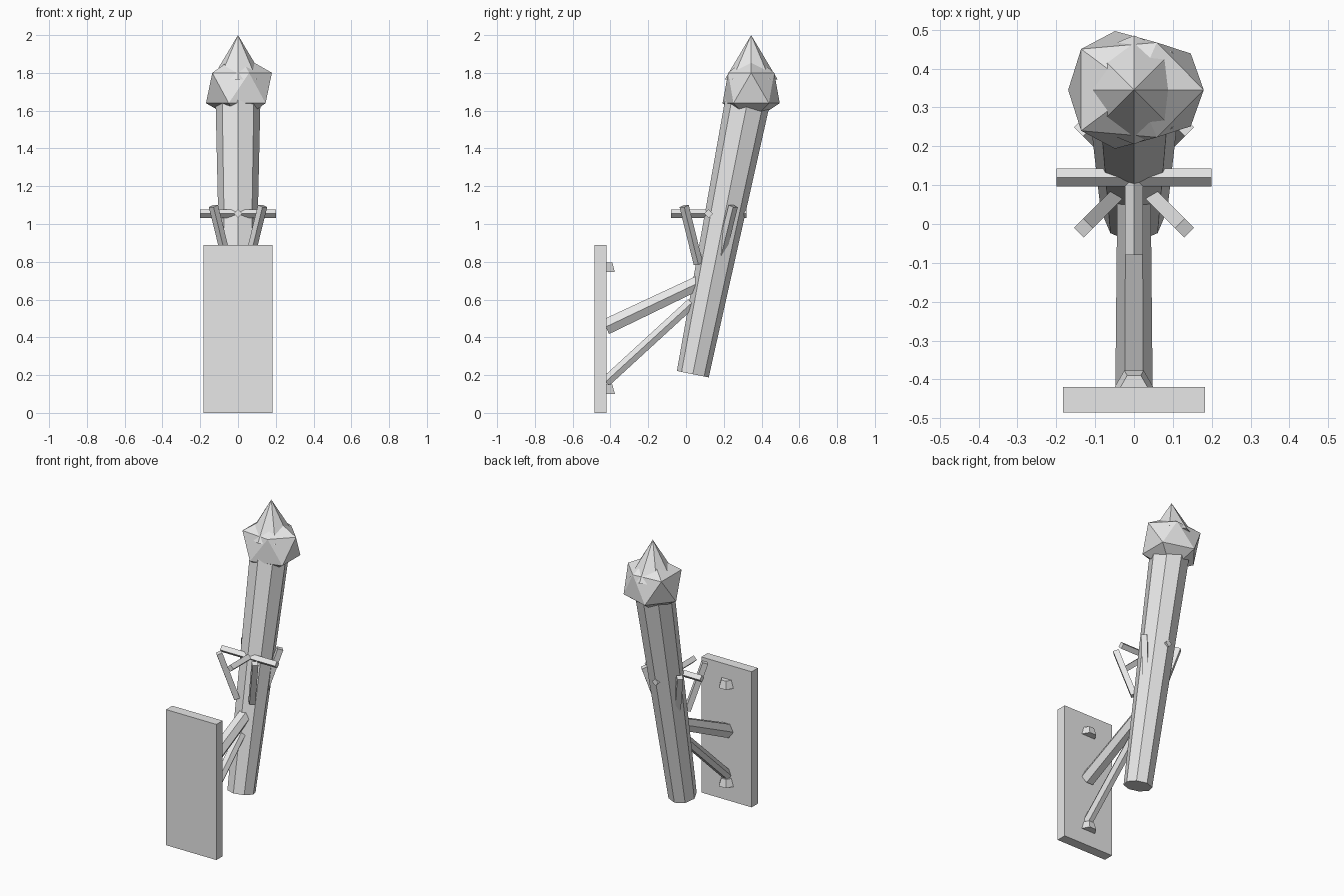
import bpy, bmesh, math
from mathutils import Vector, Matrix

old = bpy.data.objects.get("Cube")
if old:
    bpy.data.objects.remove(old, do_unlink=True)

grey = bpy.data.materials.new("pale_grey")
grey.use_nodes = True
COLOUR = (0.8, 0.8, 0.8, 1)
grey.diffuse_color = COLOUR
grey.node_tree.nodes["Principled BSDF"].inputs["Base Color"].default_value = COLOUR


def finish(name, bm):
    mesh = bpy.data.meshes.new(name)
    bmesh.ops.recalc_face_normals(bm, faces=bm.faces)
    bm.to_mesh(mesh)
    bm.free()
    mesh.materials.append(grey)
    obj = bpy.data.objects.new(name, mesh)
    bpy.context.collection.objects.link(obj)
    return obj


def prism(name, start, end, r0, r1, sides, hint, phase=0):
    """Tapered prism between two points; first corner lies towards hint."""
    start, end = Vector(start), Vector(end)
    d = (end - start).normalized()
    u = Vector(hint)
    u = (u - d * u.dot(d)).normalized()
    v = d.cross(u)
    basis = Matrix((u, v, d)).transposed().to_4x4()
    bm = bmesh.new()
    bmesh.ops.create_cone(bm, cap_ends=True, segments=sides, radius1=r0, radius2=r1,
                          depth=(end - start).length,
                          matrix=Matrix.Translation((start + end) / 2) @ basis
                          @ Matrix.Rotation(phase, 4, 'Z'))
    return finish(name, bm)


# Wall plate
bm = bmesh.new()
bmesh.ops.create_cube(bm, size=1)
bmesh.ops.scale(bm, vec=(0.365, 0.065, 0.89), verts=bm.verts)
bmesh.ops.translate(bm, vec=(0, -0.4525, 0.445), verts=bm.verts)
finish("wall_plate", bm)

# Bolts half sunk in the plate
for name, z in (("upper_bolt", 0.745), ("lower_bolt", 0.1)):
    prism(name, (0, -0.42, z), (0, -0.42, z + 0.05), 0.05, 0.035, 6, (0, 1, 0))

# Support struts
prism("upper_strut", (0, -0.425, 0.455), (0, 0.08, 0.695), 0.048, 0.043, 6, (0, 0, 1))
prism("lower_strut", (0, -0.425, 0.165), (0, 0.03, 0.582), 0.032, 0.032, 6, (0, 0, 1))

# Leaning shaft
prism("shaft", (0, 0.036, 0.205), (0, 0.338, 1.71), 0.086, 0.12, 8, (0, 1, 0))

# Crossed bars through the shaft
HUB = Vector((0, 0.12, 1.055))
for name, axis in (("cross_bar_side", Vector((0.2, 0, 0))), ("cross_bar_front", Vector((0, 0.2, 0)))):
    prism(name, HUB - axis, HUB + axis, 0.023, 0.023, 4, (0, 0, 1))

# Splayed prongs
for sx, side in ((1, "left"), (-1, "right")):
    for sy, end in ((1, "back"), (-1, "front")):
        prism(f"prong_{end}_{side}", (sx * 0.055, 0.12 + sy * 0.055, 0.79),
              (sx * 0.13, 0.12 + sy * 0.13, 1.095), 0.025, 0.025, 4, (sx, sy, 0), math.pi / 4)

# Faceted flame base, pinched at its upper front and back corners
bm = bmesh.new()
bmesh.ops.create_icosphere(bm, subdivisions=1, radius=1)
for v in bm.verts:
    x, y, z = v.co
    v.co = (0.195 * x + 0.005, 0.345 + 0.178 * y, 1.72 + 0.18 * z)
    if z > 0:
        v.co.y = 0.345 + max(-0.122, min(0.122, 0.2 * y))
finish("flame_base", bm)

# Flame tip
prism("flame_tip", (0, 0.345, 1.765), (0, 0.345, 2.0), 0.14, 0, 8, (0, 1, 0))
